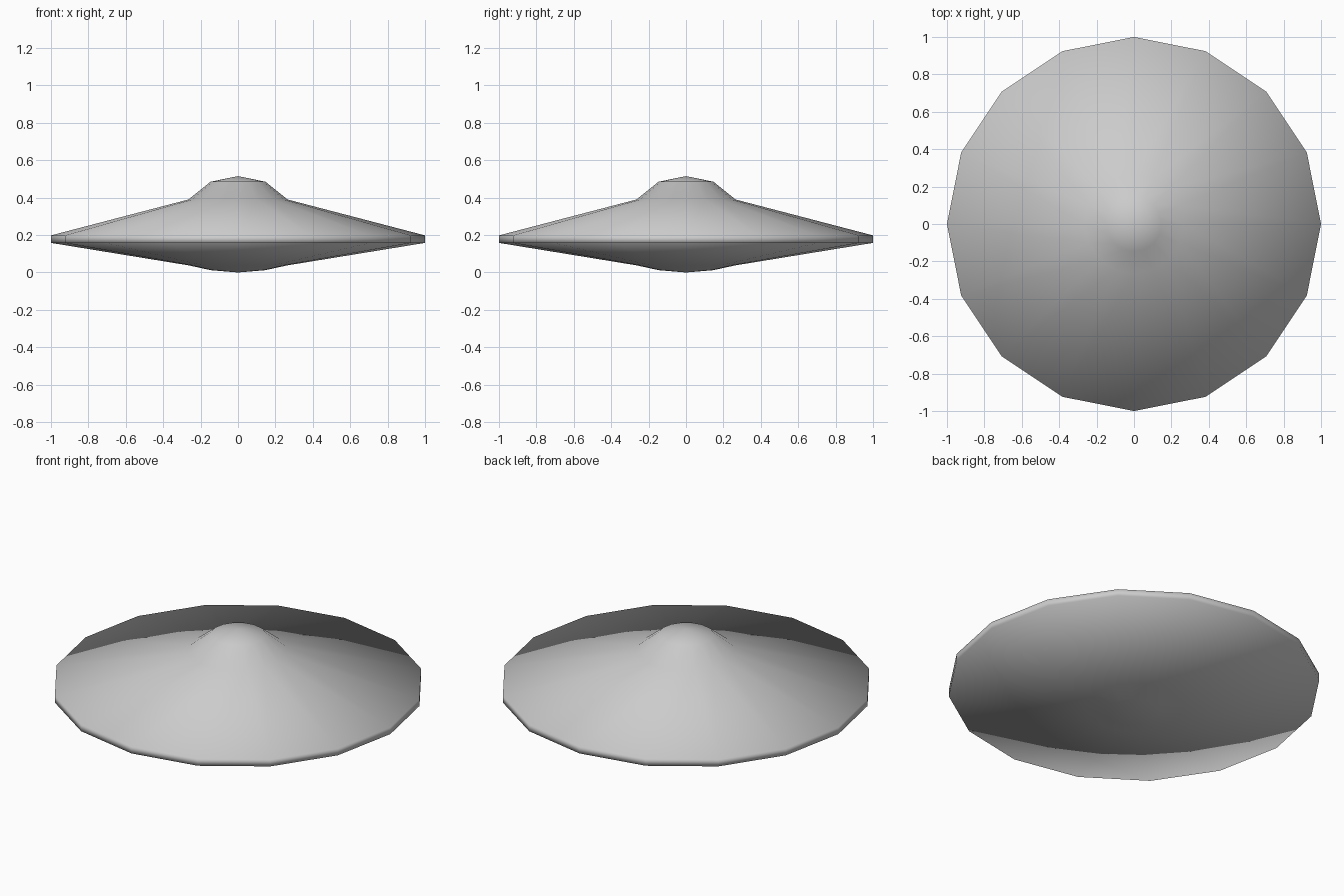
import bpy, bmesh
from math import sin, cos, pi

if "Cube" in bpy.data.objects:
    bpy.data.objects.remove(bpy.data.objects["Cube"])

SIDES = 16
# Half profile (radius, height) from the bottom pole to the top pole
PROFILE = [(0, 0.002), (0.145, 0.014), (0.265, 0.04), (1, 0.16),
           (1, 0.2), (0.265, 0.392), (0.147, 0.487), (0, 0.517)]


def ring(bm, r, z):
    if r == 0:
        return [bm.verts.new((0, 0, z))] * SIDES
    return [bm.verts.new((r * cos(2 * pi * i / SIDES), r * sin(2 * pi * i / SIDES), z))
            for i in range(SIDES)]


# Saucer hull: belly, thin rim, sloping top and dome in one smooth skin
bm = bmesh.new()
rings = [ring(bm, r, z - 0.002) for r, z in PROFILE]
for lower, upper in zip(rings, rings[1:]):
    for i in range(SIDES):
        j = (i + 1) % SIDES
        corners = dict.fromkeys((lower[i], lower[j], upper[j], upper[i]))
        bm.faces.new(list(corners)).smooth = True
bmesh.ops.recalc_face_normals(bm, faces=bm.faces)

mesh = bpy.data.meshes.new("saucer_hull")
bm.to_mesh(mesh)
bm.free()
bpy.context.collection.objects.link(bpy.data.objects.new("saucer_hull", mesh))
